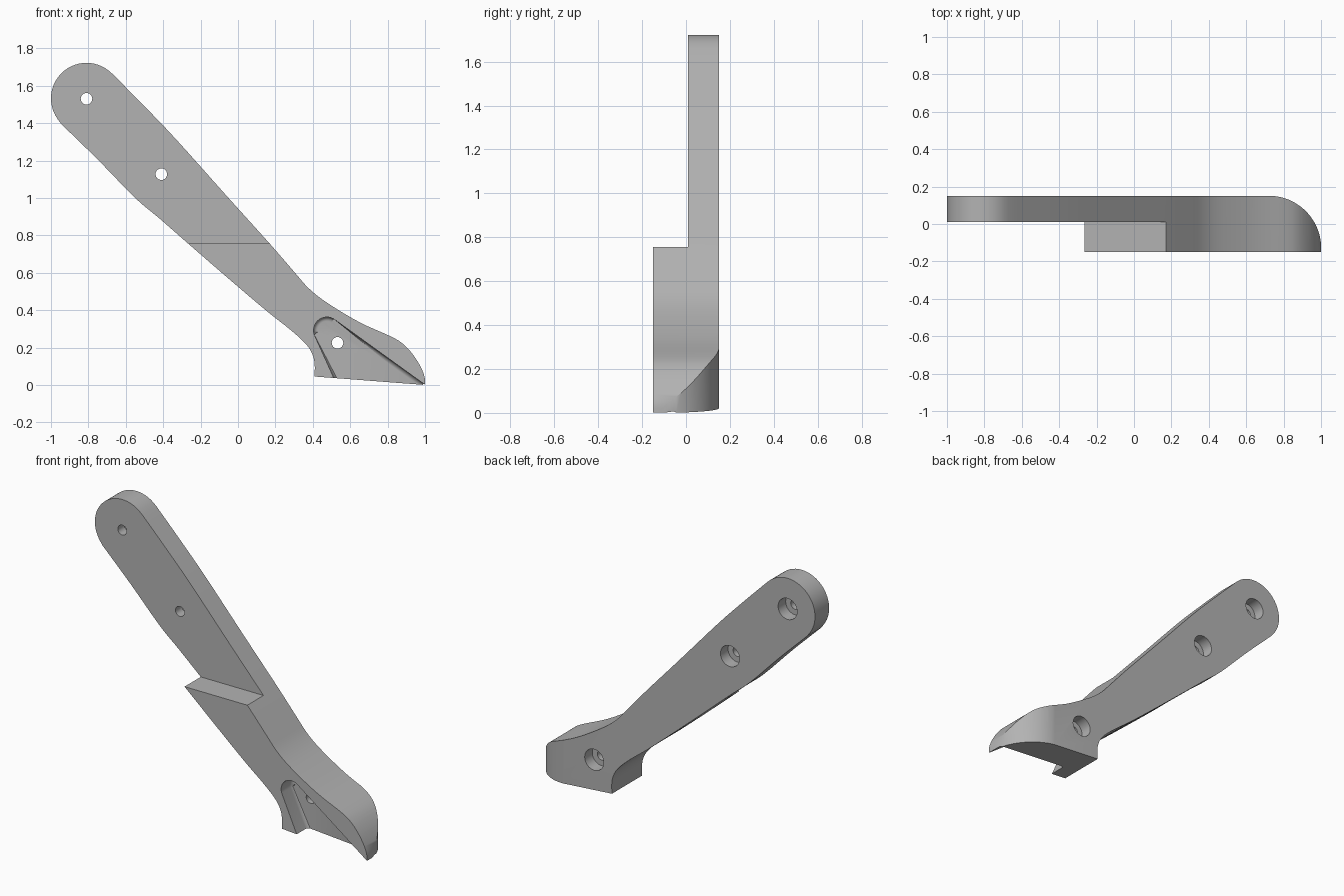
import bpy, bmesh, math
from mathutils import Vector

if "Cube" in bpy.data.objects:
    bpy.data.objects.remove(bpy.data.objects["Cube"])

grey = bpy.data.materials.new("mid grey")
grey.diffuse_color = (0.45, 0.45, 0.45, 1)
grey.use_nodes = True
grey.node_tree.nodes["Principled BSDF"].inputs["Base Color"].default_value = grey.diffuse_color


def smooth_chain(pts, n=4):
    """Catmull-Rom curve through the points."""
    p = [Vector(q) for q in pts]
    p = [2 * p[0] - p[1]] + p + [2 * p[-1] - p[-2]]
    out = []
    for a, b, c, d in zip(p, p[1:], p[2:], p[3:]):
        for i in range(n):
            t = i / n
            out.append(0.5 * (2 * b + (c - a) * t + (2 * a - 5 * b + 4 * c - d) * t * t
                              + (3 * b - a - 3 * c + d) * t ** 3))
    return [tuple(v) for v in out] + [tuple(pts[-1])]


def arc(cx, cz, r, a0, a1, n):
    return [(cx + r * math.cos(math.radians(a0 + (a1 - a0) * i / n)),
             cz + r * math.sin(math.radians(a0 + (a1 - a0) * i / n))) for i in range(n + 1)]


def prism(name, pts, lo, hi, axis="y", fillet=0.0):
    """Extrude a closed profile along y or z; fillet rounds the edges of the 'hi' end."""
    place = (lambda u, v, w: (u, w, v)) if axis == "y" else (lambda u, v, w: (u, v, w))
    bm = bmesh.new()
    a = [bm.verts.new(place(u, v, lo)) for u, v in pts]
    b = [bm.verts.new(place(u, v, hi)) for u, v in pts]
    bm.faces.new(a)
    end = bm.faces.new(b)
    for i in range(len(pts)):
        j = (i + 1) % len(pts)
        bm.faces.new((a[i], a[j], b[j], b[i]))
    if fillet:
        bmesh.ops.bevel(bm, geom=list(end.edges), offset=fillet, segments=5,
                        profile=0.5, affect='EDGES', clamp_overlap=False)
    bmesh.ops.recalc_face_normals(bm, faces=bm.faces)
    me = bpy.data.meshes.new(name)
    bm.to_mesh(me)
    bm.free()
    me.materials.append(grey)
    ob = bpy.data.objects.new(name, me)
    bpy.context.collection.objects.link(ob)
    return ob


def carve(body, cutter, operation='DIFFERENCE'):
    m = body.modifiers.new("carve", 'BOOLEAN')
    m.operation, m.solver, m.object = operation, 'EXACT', cutter
    bpy.context.view_layer.objects.active = body
    bpy.ops.object.modifier_apply(modifier=m.name)
    bpy.data.objects.remove(cutter)


# Arm outline: upper edge, hooked foot, lower edge, round top end
upper = smooth_chain([(-0.67, 1.662), (-0.5, 1.49), (-0.33, 1.312), (-0.06, 1.01), (0.17, 0.755),
                      (0.3, 0.605), (0.38, 0.515), (0.48, 0.437), (0.65, 0.335), (0.82, 0.258),
                      (0.885, 0.217), (0.935, 0.163), (0.975, 0.1), (0.997, 0.045), (1.0, 0.0)])
lower = smooth_chain([(0.408, 0.03), (0.41, 0.11), (0.396, 0.168), (0.36, 0.222), (0.28, 0.295),
                      (0.15, 0.398), (-0.05, 0.568), (-0.26, 0.75), (-0.42, 0.89), (-0.55, 1.0),
                      (-0.75, 1.205), (-0.945, 1.395)])
top_end = arc(-0.81, 1.532, 0.19, 222, 46, 28)[1:-1]
arm = prism("arm", upper + [(1.0, -0.15), (0.408, -0.15)] + lower + top_end,
            -0.15, 0.15, fillet=0.042)

# Rounded toe, seen from above
carve(arm, prism("toe_round", [(-1.5, -0.5), (1.001, -0.5)] + arc(0.72, -0.13, 0.281, 0, 90, 20)
                 + [(0.6, 0.16), (-1.5, 0.5)], -1, 3, "z"), 'INTERSECT')
# Sloped sole
carve(arm, prism("sole_cut", [(0.3, 0.0534), (1.2, -0.0153), (1.2, -0.6), (0.3, -0.6)], -0.6, 0.6))
# Thinner upper half
carve(arm, prism("step_cut", [(-1.5, 0.755), (1.5, 0.755), (1.5, 2.5), (-1.5, 2.5)], -0.6, 0.01))
# Wedge pocket in the foot
carve(arm, prism("pocket_cut", [(1.14, -0.1), (0.519, 0.348)] + arc(0.475, 0.292, 0.071, 48, 200, 14)
                 + [(0.574, -0.1)], -0.6, -0.04, fillet=0.022))
# Screw holes with counterbores on the back
for x, z in ((-0.81, 1.53), (-0.41, 1.127), (0.532, 0.225)):
    carve(arm, prism("screw_hole", arc(x, z, 0.031, 0, 345, 23), -0.6, 0.6))
    carve(arm, prism("counterbore", arc(x, z, 0.066, 0, 348.75, 31), 0.075, 0.6))

bpy.ops.object.select_all(action='DESELECT')
arm.select_set(True)
bpy.context.view_layer.objects.active = arm
bpy.ops.object.shade_smooth_by_angle(angle=math.radians(30))
